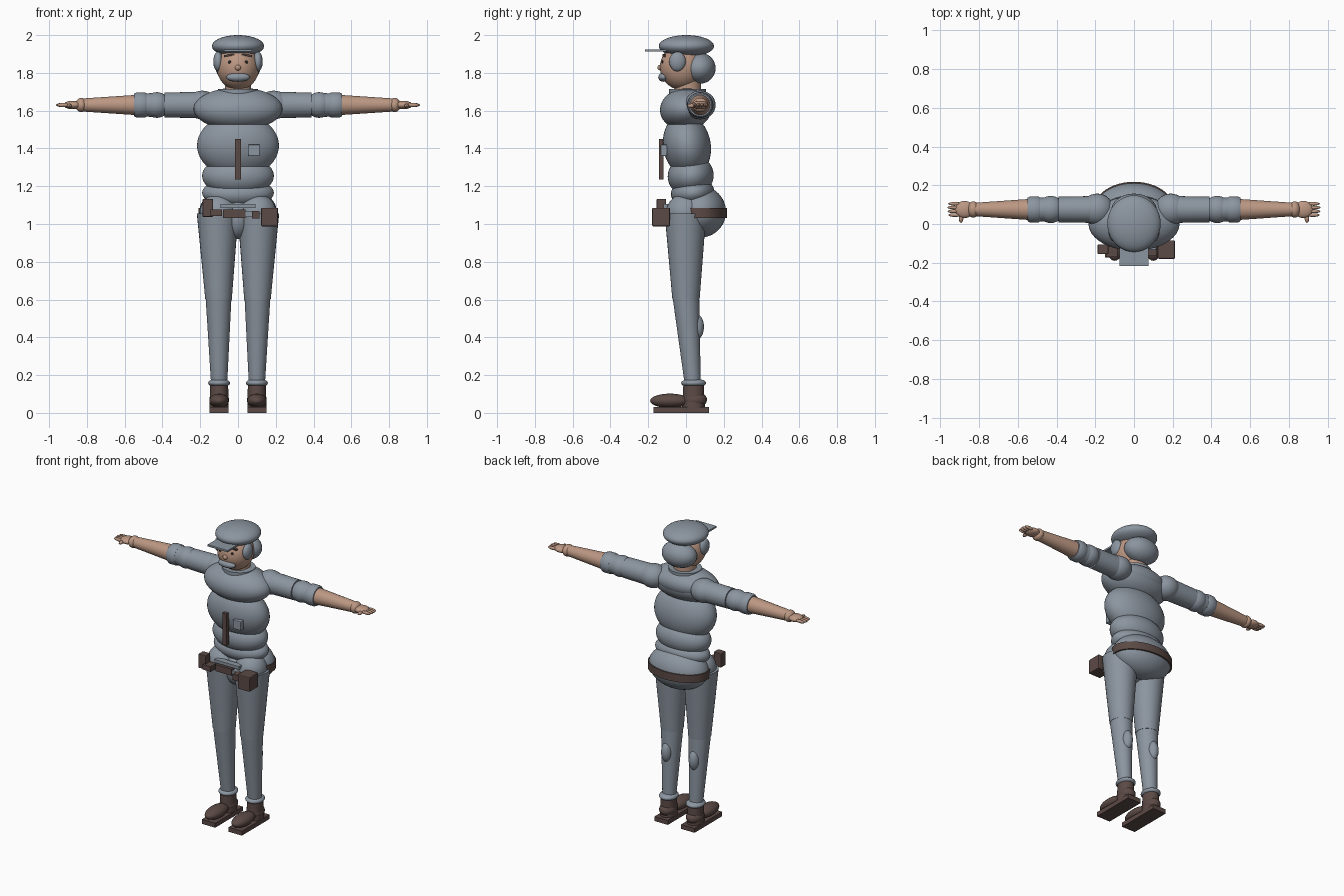
import bpy, math
from math import radians

if "Cube" in bpy.data.objects:
    bpy.data.objects.remove(bpy.data.objects["Cube"])

def mat(name, col):
    m = bpy.data.materials.new(name)
    m.diffuse_color = (*col, 1)
    m.use_nodes = True
    m.node_tree.nodes["Principled BSDF"].inputs["Base Color"].default_value = m.diffuse_color
    return m

GREY = mat("blue_grey", (0.26, 0.30, 0.35))
SKIN = mat("skin", (0.50, 0.31, 0.225))
BROWN = mat("leather_brown", (0.105, 0.068, 0.06))
DARK = mat("dark", (0.03, 0.025, 0.025))

def finish(name, m, smooth=True):
    o = bpy.context.object
    o.name = name
    o.data.materials.append(m)
    bpy.ops.object.transform_apply(location=False, rotation=False, scale=True)
    if smooth:
        bpy.ops.object.shade_smooth_by_angle(angle=radians(40))
    return o

def ball(name, m, c, r, tilt=0, seg=32):
    bpy.ops.mesh.primitive_uv_sphere_add(segments=seg, ring_count=seg // 2, radius=1,
                                         location=c, rotation=(radians(tilt), 0, 0))
    bpy.context.object.scale = r
    return finish(name, m)

def box(name, m, c, s, bevel=0.0, tilt=0):
    bpy.ops.mesh.primitive_cube_add(size=1, location=c, rotation=(0, radians(tilt), 0))
    bpy.context.object.scale = s
    o = finish(name, m, False)
    if bevel:
        b = o.modifiers.new("bevel", 'BEVEL')
        b.width, b.segments = bevel, 2
    return o

def tube(name, m, rings, n=32):
    """Closed tube through elliptical rings: (centre, radius_a, radius_b, axis)."""
    verts, faces = [], []
    for (cx, cy, cz), ra, rb, axis in rings:
        for i in range(n):
            a, b = ra * math.cos(2 * math.pi * i / n), rb * math.sin(2 * math.pi * i / n)
            verts.append((cx + a, cy + b, cz) if axis == 'z' else (cx, cy + a, cz + b))
    for k in range(len(rings) - 1):
        for i in range(n):
            j = (i + 1) % n
            faces.append((k * n + i, k * n + j, (k + 1) * n + j, (k + 1) * n + i))
    faces.append(tuple(reversed(range(n))))
    faces.append(tuple(range((len(rings) - 1) * n, len(rings) * n)))
    me = bpy.data.meshes.new(name)
    me.from_pydata(verts, [], faces)
    o = bpy.data.objects.new(name, me)
    bpy.context.collection.objects.link(o)
    bpy.ops.object.select_all(action='DESELECT')
    o.select_set(True)
    bpy.context.view_layer.objects.active = o
    bpy.ops.object.mode_set(mode='EDIT')
    bpy.ops.mesh.select_all(action='SELECT')
    bpy.ops.mesh.normals_make_consistent(inside=False)
    bpy.ops.object.mode_set(mode='OBJECT')
    return finish(name, m)

# Torso: stacked soft rolls of the shirt
ball("chest", GREY, (0, 0, 1.61), (0.235, 0.138, 0.112), 8, 48)
ball("upper_back", GREY, (0, 0.06, 1.63), (0.18, 0.085, 0.075), 10)
ball("belly", GREY, (0, 0.005, 1.415), (0.217, 0.126, 0.17), 10, 48)
ball("waist", GREY, (0, 0.025, 1.255), (0.19, 0.122, 0.11), 8, 48)
ball("lower_waist", GREY, (0, 0.035, 1.165), (0.19, 0.115, 0.08), 6, 48)
ball("pelvis", GREY, (0, 0.075, 1.065), (0.205, 0.137, 0.137), 0, 48)
ball("crotch", GREY, (0, 0.0, 1.03), (0.07, 0.09, 0.11))
tube("collar", GREY, [((0, 0.008, 1.682), 0.105, 0.098, 'z'), ((0, 0.008, 1.714), 0.105, 0.098, 'z')])
tube("neck", SKIN, [((0, 0.01, 1.66), 0.07, 0.07, 'z'), ((0, 0.01, 1.78), 0.07, 0.07, 'z')])

# Head, hair and cap
ball("head", SKIN, (0, -0.022, 1.83), (0.112, 0.116, 0.12), 0, 40)
ball("back_hair", GREY, (0, 0.07, 1.825), (0.118, 0.087, 0.083))
ball("cap_crown", GREY, (0, 0.002, 1.942), (0.138, 0.146, 0.058), 0, 48)
box("cap_visor", GREY, (0, -0.145, 1.918), (0.15, 0.145, 0.012))
ball("moustache", GREY, (0, -0.12, 1.777), (0.063, 0.027, 0.024))
ball("nose", SKIN, (0, -0.137, 1.828), (0.016, 0.014, 0.015), 0, 16)
for s in (-1, 1):
    ball("side_hair", GREY, (s * 0.105, -0.045, 1.86), (0.026, 0.044, 0.052))
    ball("eye", DARK, (s * 0.045, -0.124, 1.858), (0.009, 0.006, 0.009), 0, 12)
    box("eyebrow", BROWN, (s * 0.047, -0.117, 1.893), (0.055, 0.016, 0.009), 0, s * 8)

# Shirt details
box("zip_strip", BROWN, (0, -0.131, 1.343), (0.03, 0.025, 0.215))
box("chest_pocket", GREY, (0.085, -0.117, 1.39), (0.06, 0.035, 0.062), 0.005)

# Belt with buckle, pouch and holder
tube("belt", BROWN, [((0, 0.075, 1.032), 0.209, 0.143, 'z'), ((0, 0.075, 1.084), 0.209, 0.143, 'z')], 48)
box("belt_front", BROWN, (-0.02, -0.105, 1.055), (0.12, 0.04, 0.045))
box("buckle_upper", GREY, (0, -0.1, 1.096), (0.185, 0.04, 0.02))
box("buckle_lower", GREY, (0.062, -0.1, 1.052), (0.045, 0.04, 0.03))
box("hip_pouch", BROWN, (0.167, -0.132, 1.037), (0.09, 0.095, 0.098), 0.006)
box("pouch_strap", BROWN, (0.095, -0.14, 1.05), (0.04, 0.05, 0.04))
box("hip_holder", BROWN, (-0.16, -0.13, 1.085), (0.055, 0.05, 0.095), 0.004)
box("holder_clip", BROWN, (-0.115, -0.14, 1.06), (0.06, 0.06, 0.035))

AY, AZ = 0.075, 1.63
for s in (-1, 1):
    # Sleeves
    def arm(name, m, *rs):
        return tube(name, m, [((s * x, AY, AZ), ra, rb, 'x') for x, ra, rb in rs])
    ball("shoulder", GREY, (s * 0.19, AY, AZ), (0.085, 0.082, 0.076))
    arm("upper_sleeve", GREY, (0.17, 0.07, 0.07), (0.39, 0.066, 0.066))
    ball("elbow", GREY, (s * 0.43, AY, AZ), (0.072, 0.07, 0.068))
    arm("lower_sleeve", GREY, (0.43, 0.063, 0.064), (0.52, 0.06, 0.06))
    arm("sleeve_cuff", GREY, (0.485, 0.062, 0.062), (0.495, 0.068, 0.067),
        (0.535, 0.068, 0.067), (0.55, 0.06, 0.06))
    # Forearm and hand
    arm("forearm", SKIN, (0.53, 0.055, 0.054), (0.83, 0.034, 0.034))
    ball("wrist", SKIN, (s * 0.83, AY, AZ), (0.03, 0.042, 0.038))
    ball("palm", SKIN, (s * 0.875, AY, AZ), (0.05, 0.044, 0.022))
    for k in range(4):
        ball("finger", SKIN, (s * (0.928 - 0.004 * (k == 0) - 0.004 * (k == 3)), AY - 0.029 + 0.0195 * k, AZ),
             (0.036, 0.0095, 0.011), 0, 12)
    ball("thumb", SKIN, (s * 0.893, AY - 0.045, AZ - 0.004), (0.012, 0.024, 0.011), 0, 12)

    # Trouser legs
    lx = s * 0.103
    ball("hip", GREY, (lx, -0.005, 1.06), (0.1, 0.1, 0.1))
    tube("thigh", GREY, [((s * 0.108, -0.003, 1.055), 0.11, 0.11, 'z'), ((lx, 0, 0.6), 0.07, 0.072, 'z')])
    tube("shin", GREY, [((lx, 0, 0.605), 0.068, 0.07, 'z'), ((s * 0.1, 0.035, 0.16), 0.043, 0.043, 'z')])
    ball("calf", GREY, (lx, 0.055, 0.455), (0.035, 0.04, 0.068))
    ball("trouser_cuff", GREY, (s * 0.1, 0.04, 0.158), (0.058, 0.066, 0.024))
    # Boots
    tube("boot_ankle", BROWN, [((s * 0.1, 0.04, 0.03), 0.05, 0.06, 'z'), ((s * 0.1, 0.04, 0.15), 0.048, 0.054, 'z')])
    ball("boot_heel", BROWN, (s * 0.1, 0.045, 0.07), (0.052, 0.066, 0.045))
    ball("boot_toe", BROWN, (s * 0.1, -0.085, 0.064), (0.052, 0.105, 0.038))
    box("boot_sole", BROWN, (s * 0.1, -0.025, 0.015), (0.1, 0.295, 0.03))
